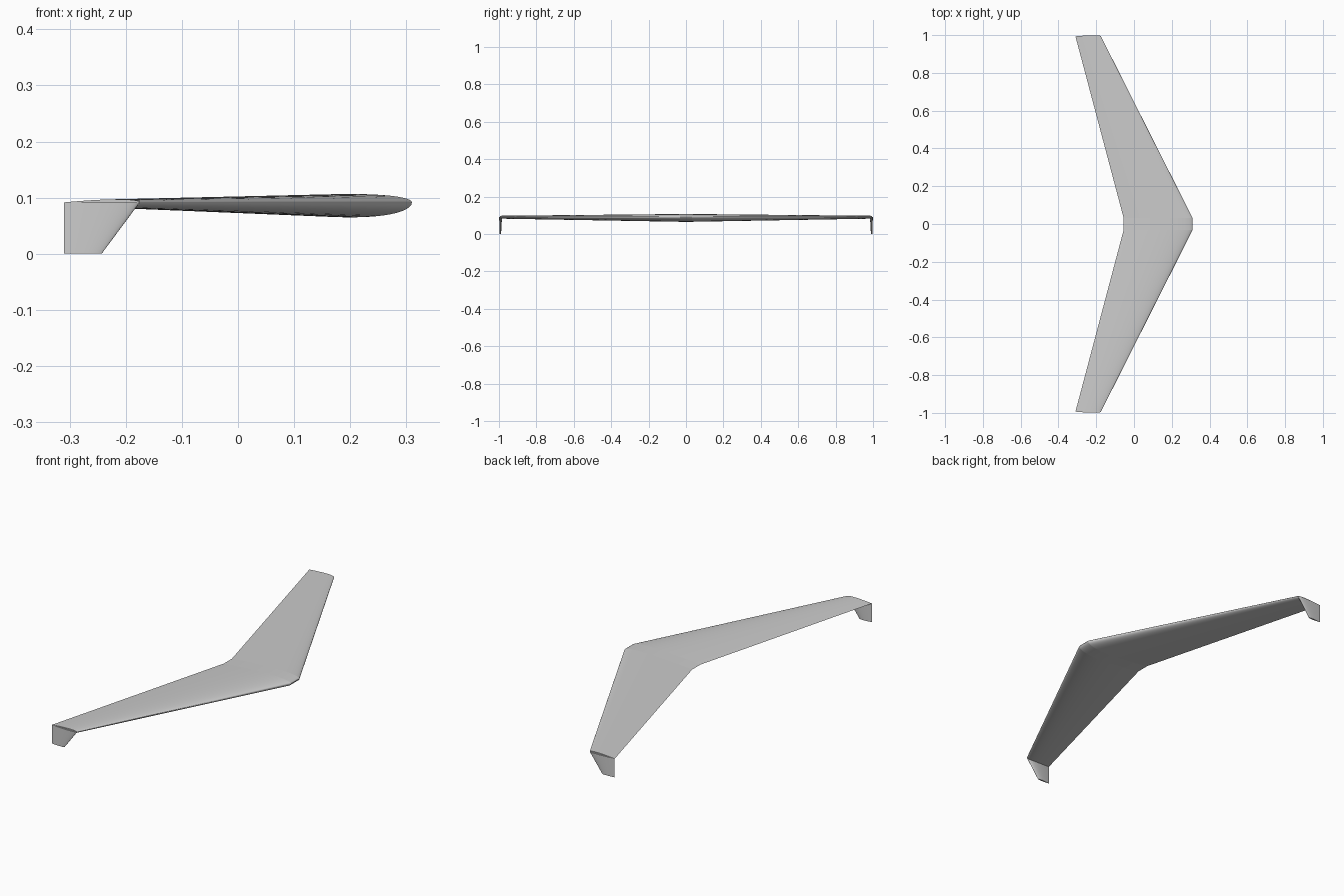
import bpy, bmesh, math
from mathutils import Vector

old = bpy.data.objects.get("Cube")
if old:
    bpy.data.objects.remove(old)

grey = bpy.data.materials.new("light grey")
grey.use_nodes = True
colour = (0.6, 0.6, 0.6, 1)
grey.diffuse_color = colour
grey.node_tree.nodes["Principled BSDF"].inputs["Base Color"].default_value = colour

STEPS = 28          # points along each side of the section
UPPER, LOWER = 0.041, 0.073   # section heights as fractions of the chord
CHORD_Z = 0.0915
HALF_ROOT, TIP_Y = 0.032, 0.9935
ROOT_X, TIP_X = (0.31, -0.055), (-0.175, -0.31)


def half_thickness(t):
    """Classic closed-tail wing section, with a peak of one."""
    return 10 * (0.2969 * math.sqrt(t) - 0.126 * t - 0.3516 * t**2
                 + 0.2843 * t**3 - 0.1036 * t**4)


def section(nose, tail, origin, up):
    """Wing section from nose x to tail x, bulging along the up vector."""
    chord = nose - tail
    ts = [(1 - math.cos(math.pi * i / STEPS)) / 2 for i in range(STEPS + 1)]
    outline = [(t, UPPER) for t in reversed(ts)] + [(t, -LOWER) for t in ts[1:-1]]
    return [Vector((nose - chord * t, 0, 0)) + origin
            + up * (chord * h * half_thickness(t)) for t, h in outline]


def loft(name, first, second):
    """Skin two sections and cap both ends."""
    bm = bmesh.new()
    rings = [[bm.verts.new(p) for p in ring] for ring in (first, second)]
    n = len(first)
    for i in range(n):
        j = (i + 1) % n
        bm.faces.new((rings[0][i], rings[0][j], rings[1][j], rings[1][i]))
    for ring in rings:
        bm.faces.new(ring)
    bmesh.ops.recalc_face_normals(bm, faces=bm.faces)
    mesh = bpy.data.meshes.new(name)
    bm.to_mesh(mesh)
    bm.free()
    mesh.materials.append(grey)
    obj = bpy.data.objects.new(name, mesh)
    bpy.context.collection.objects.link(obj)
    bpy.ops.object.select_all(action='DESELECT')
    obj.select_set(True)
    bpy.context.view_layer.objects.active = obj
    bpy.ops.object.shade_smooth_by_angle(angle=math.radians(40))


def wing_section(xs, y):
    return section(*xs, Vector((0, y, CHORD_Z)), Vector((0, 0, 1)))


# Straight middle of the wing
loft("centre_section", wing_section(ROOT_X, -HALF_ROOT), wing_section(ROOT_X, HALF_ROOT))

# Swept wings with a hanging fin at each tip
for side, label in ((-1, "front"), (1, "back")):
    loft(label + "_wing", wing_section(ROOT_X, side * HALF_ROOT),
         wing_section(TIP_X, side * TIP_Y))
    outward = Vector((0, side, 0))
    loft(label + "_tip_fin",
         section(*TIP_X, Vector((0, side * TIP_Y, CHORD_Z)), outward),
         section(-0.243, -0.31, Vector((0, side * TIP_Y, 0)), outward))
